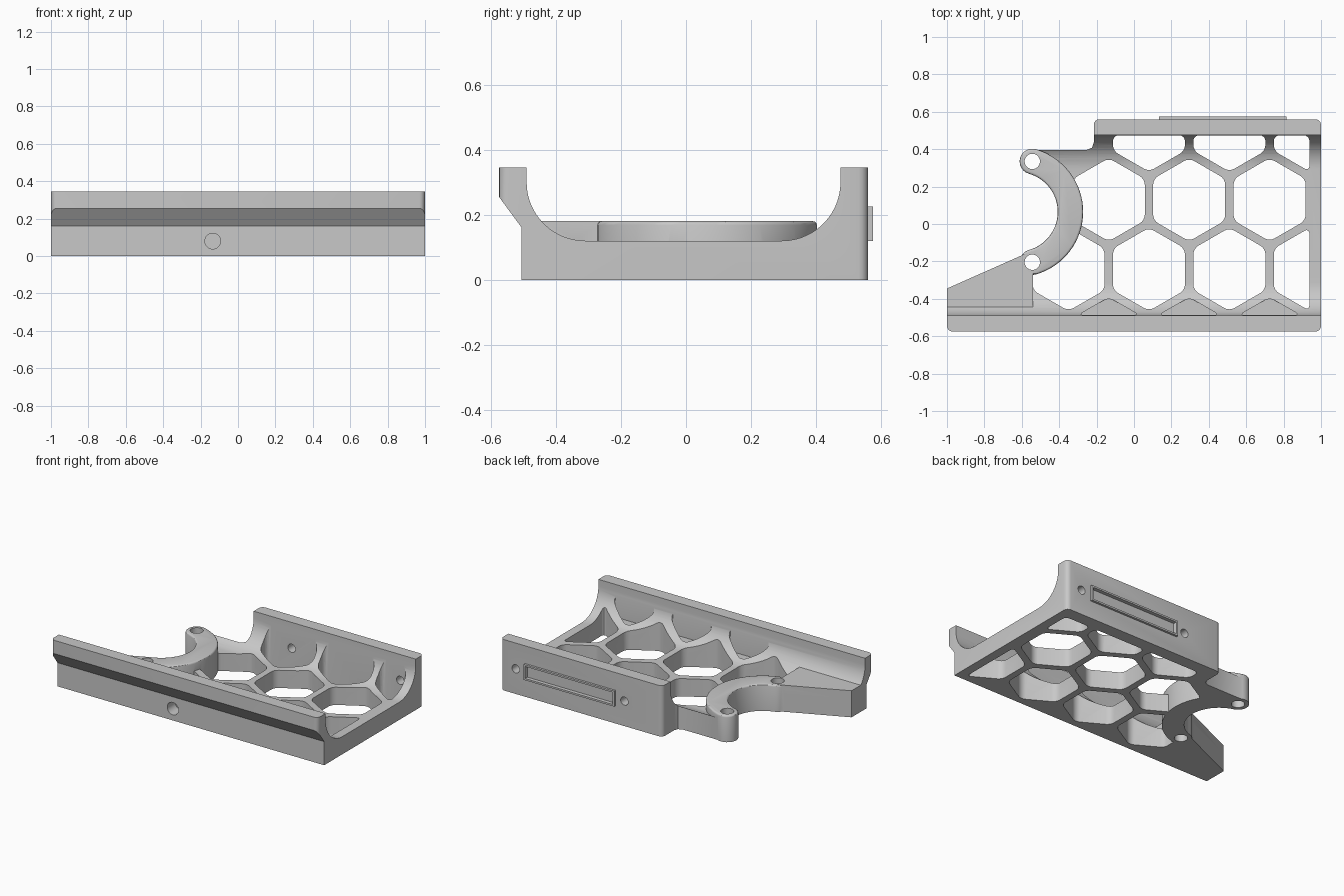
import bpy, bmesh
from math import sin, cos, radians, sqrt
from mathutils import Vector

if "Cube" in bpy.data.objects:
    bpy.data.objects.remove(bpy.data.objects["Cube"])

grey = bpy.data.materials.new("plain grey")
grey.use_nodes = True
grey.diffuse_color = (0.58, 0.58, 0.58, 1)
grey.node_tree.nodes["Principled BSDF"].inputs["Base Color"].default_value = (0.58, 0.58, 0.58, 1)


def prism(name, points, lo, hi, axis="z", clips=(), radius=0, rounded=lambda v: True, top=0):
    """Extrude a flat outline, optionally clipped, with rounded upright corners or top rim."""
    place = {"z": lambda a, b: (a, b, lo), "x": lambda a, b: (lo, a, b),
             "y": lambda a, b: (a, lo, b)}[axis]
    bm = bmesh.new()
    bm.faces.new([bm.verts.new(place(a, b)) for a, b in points])
    for co, no in clips:
        bmesh.ops.bisect_plane(bm, geom=bm.verts[:] + bm.edges[:] + bm.faces[:],
                               plane_co=co, plane_no=no, clear_outer=True)
    step = Vector([hi - lo if axis == c else 0 for c in "xyz"])
    geom = bmesh.ops.extrude_face_region(bm, geom=bm.faces[:])["geom"]
    moved = [g for g in geom if isinstance(g, bmesh.types.BMVert)]
    bmesh.ops.translate(bm, verts=moved, vec=step)
    bmesh.ops.recalc_face_normals(bm, faces=bm.faces)
    if radius:
        along = step.normalized()
        edges = [e for e in bm.edges
                 if abs((e.verts[0].co - e.verts[1].co).normalized().dot(along)) > 0.99
                 and rounded(e.verts[0].co)]
        bmesh.ops.bevel(bm, geom=edges, offset=radius, segments=4, profile=0.5, affect='EDGES')
    if top:
        edges = [e for e in bm.edges if all(v.co.z > hi - 1e-5 for v in e.verts)]
        bmesh.ops.bevel(bm, geom=edges, offset=top, segments=3, profile=0.5, affect='EDGES')
    bmesh.ops.recalc_face_normals(bm, faces=bm.faces)
    mesh = bpy.data.meshes.new(name)
    bm.to_mesh(mesh)
    bm.free()
    mesh.materials.append(grey)
    obj = bpy.data.objects.new(name, mesh)
    bpy.context.collection.objects.link(obj)
    return obj


def arc(cx, cy, r, a0, a1, n):
    return [(cx + r * cos(radians(a0 + (a1 - a0) * i / n)),
             cy + r * sin(radians(a0 + (a1 - a0) * i / n))) for i in range(n + 1)]


def circle(cx, cy, r, n=32):
    return arc(cx, cy, r, 0, 360, n)[:-1]


def combine(obj, tool, operation):
    """Apply a boolean with the first solver that keeps the body whole."""
    mod = obj.modifiers.new("combine", 'BOOLEAN')
    mod.operation, mod.object = operation, tool
    for solver in ('EXACT', 'MANIFOLD', 'FLOAT'):
        mod.solver = solver
        graph = bpy.context.evaluated_depsgraph_get()
        graph.update()
        xs = [v.co.x for v in obj.evaluated_get(graph).data.vertices]
        if xs and max(xs) - min(xs) > 1.9:
            bpy.context.view_layer.objects.active = obj
            bpy.ops.object.modifier_apply(modifier=mod.name)
            break
    else:
        obj.modifiers.remove(mod)
    bpy.data.objects.remove(tool)


# Tray cross-section: two walls with coved inner faces
section = [(-0.505, 0), (-0.505, 0.16), (-0.6, 0.289), (-0.6, 0.345), (-0.49, 0.345)]
section += arc(-0.31, 0.3, 0.18, 180, 270, 14) + arc(0.295, 0.3, 0.18, 270, 360, 14)
section += [(0.475, 0.345), (0.6, 0.345), (0.6, 0)]
tray = prism("tray", section, -1.1, 1.1, axis="x")

# Plan outline with rounded wall ends
outline = [(-1, -0.575), (1, -0.575), (1, 0.56), (-0.215, 0.56), (-0.215, 0.435),
           (-0.225, 0.408), (-0.255, 0.395), (-0.545, 0.395), (-0.545, -0.143), (-1, -0.345)]
combine(tray, prism("plan_cutter", outline, -0.1, 0.6, radius=0.03,
                    rounded=lambda v: abs(v.y) > 0.5), 'INTERSECT')

# Honeycomb openings, and blind pockets in the front cove
pitch, mid = 0.43, 0.13
size = 0.385 / sqrt(3)
rise = pitch * sqrt(3) / 2
limits = [((0.938, 0, 0), (1, 0, 0)), ((0, 0.474, 0), (0, 1, 0)), ((0, -0.487, 0), (0, -1, 0))]
for row, first, count in ((1, 0.08, 3), (0, -0.135, 3), (-1, -0.35, 4), (-2, -0.135, 3)):
    for i in range(count):
        hexagon = arc(first + i * pitch, mid + row * rise, size, 30, 330, 5)
        combine(tray, prism("cell_cutter", hexagon, 0.125 if row == -2 else -0.1, 0.6,
                            clips=limits, radius=0.03), 'DIFFERENCE')

# Clearance under the curved arm
cx, cy, mid_r, half = -0.62, 0.065, 0.28, 0.068
combine(tray, prism("arc_cutter", circle(cx, cy, 0.24, 64), -0.1, 0.6), 'DIFFERENCE')

# Raised pad at the front right corner
pad = [(-1, -0.345), (-1, -0.45), (-0.54, -0.45), (-0.54, -0.15), (-0.545, -0.143)]
combine(tray, prism("corner_pad", pad, 0, 0.18), 'UNION')

# Curved arm with rounded ends
sweep = 74.2
ends = [(cx + mid_r * cos(radians(sweep)), cy + s * mid_r * sin(radians(sweep))) for s in (1, -1)]
arm = arc(cx, cy, mid_r + half, -sweep, sweep, 32)
arm += arc(*ends[0], half, sweep, sweep + 180, 12)[1:]
arm += arc(cx, cy, mid_r - half, sweep, -sweep, 32)[1:]
arm += arc(*ends[1], half, 180 - sweep, 360 - sweep, 12)[1:-1]
combine(tray, prism("curved_arm", arm, 0, 0.18, top=0.012), 'UNION')

# Screw holes: arm ends, back wall, front wall
for x, y in ends:
    combine(tray, prism("arm_hole", circle(x, y, 0.041), -0.1, 0.6), 'DIFFERENCE')
for x in (0.07, 0.885):
    combine(tray, prism("back_hole", circle(x, 0.17, 0.028), 0.3, 0.7, axis="y"), 'DIFFERENCE')
combine(tray, prism("front_hole", circle(-0.135, 0.08, 0.042), -0.7, -0.42, axis="y"), 'DIFFERENCE')


# Shallow slot with a thin rim on the back wall
def rectangle(margin):
    x0, x1, z0, z1 = 0.135 + margin, 0.815 - margin, 0.12 + margin, 0.225 - margin
    return [(x0, z0), (x1, z0), (x1, z1), (x0, z1)]


combine(tray, prism("slot_rim", rectangle(0), 0.54, 0.575, axis="y"), 'UNION')
combine(tray, prism("slot_cutter", rectangle(0.012), 0.55, 0.7, axis="y"), 'DIFFERENCE')

# Smooth the coves and round corners
bpy.ops.object.select_all(action='DESELECT')
tray.select_set(True)
bpy.context.view_layer.objects.active = tray
bpy.ops.object.shade_smooth_by_angle(angle=radians(30))
